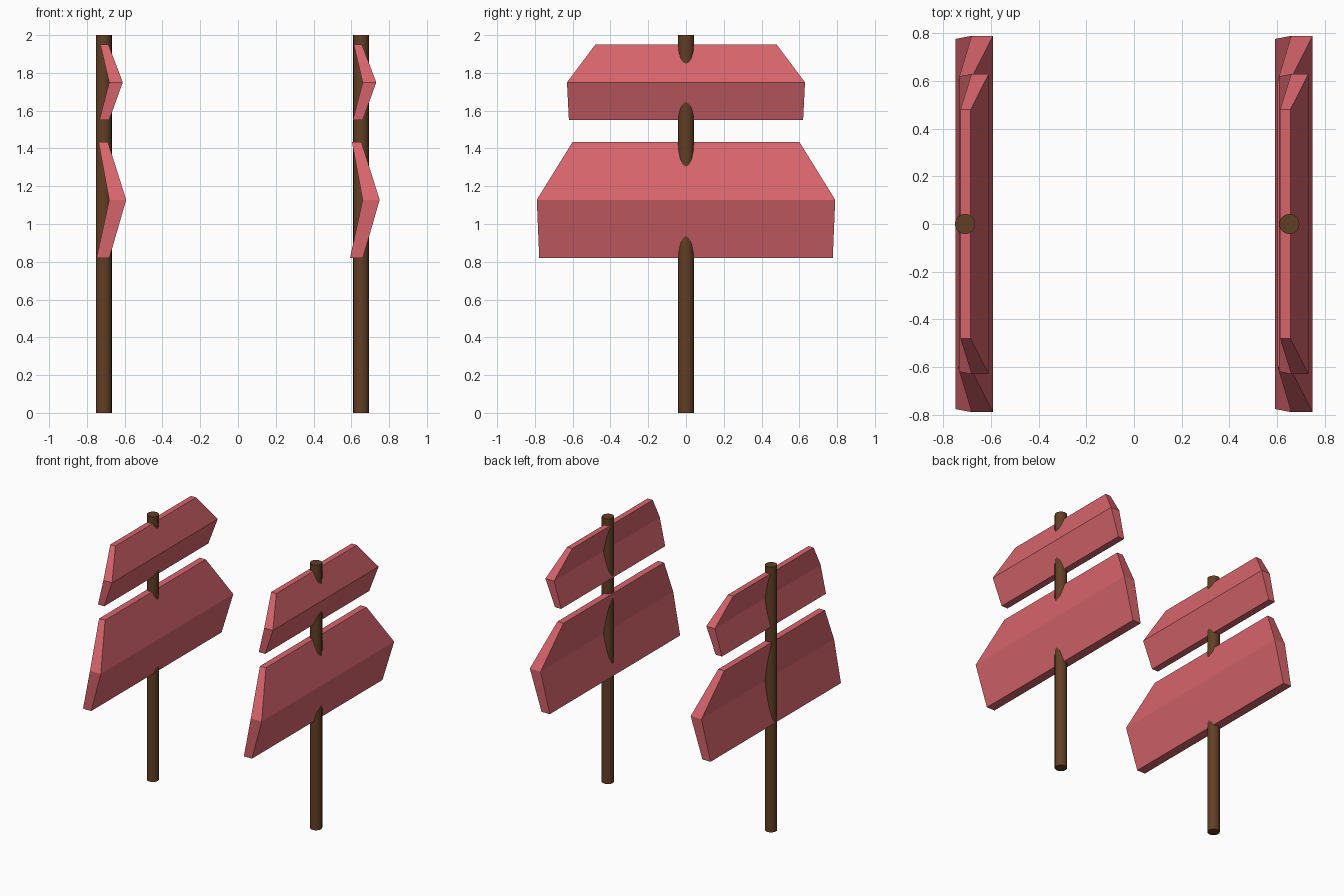
import bpy, bmesh, math

if "Cube" in bpy.data.objects:
    bpy.data.objects.remove(bpy.data.objects["Cube"], do_unlink=True)


def make_material(name, color):
    mat = bpy.data.materials.new(name)
    mat.use_nodes = True
    mat.diffuse_color = color
    mat.node_tree.nodes["Principled BSDF"].inputs["Base Color"].default_value = color
    return mat


PINK = make_material("board pink", (0.68, 0.13, 0.15, 1))
BROWN = make_material("post brown", (0.12, 0.049, 0.018, 1))


def make_post(name, x):
    bpy.ops.mesh.primitive_cylinder_add(vertices=16, radius=0.0425, depth=2, location=(x, 0, 1))
    post = bpy.context.object
    post.name = name
    post.data.materials.append(BROWN)
    bpy.ops.object.shade_smooth_by_angle(angle=math.radians(40))


def make_board(name, x, rows):
    """Bent plank: each row is (height, half length, back x, front x)."""
    bm = bmesh.new()
    rings = [[bm.verts.new(p) for p in ((back, -half, z), (front, -half, z),
                                        (front, half, z), (back, half, z))]
             for z, half, back, front in rows]
    for low, high in zip(rings, rings[1:]):
        for i in range(4):
            j = (i + 1) % 4
            bm.faces.new((low[i], low[j], high[j], high[i]))
    bm.faces.new(rings[0][::-1])
    bm.faces.new(rings[-1])
    bmesh.ops.recalc_face_normals(bm, faces=bm.faces)
    mesh = bpy.data.meshes.new(name)
    bm.to_mesh(mesh)
    bm.free()
    mesh.materials.append(PINK)
    board = bpy.data.objects.new(name, mesh)
    board.location.x = x
    bpy.context.collection.objects.link(board)


# Plank sections from bottom edge through the bend to the top edge
LOWER = [(0.82, 0.777, -0.079, -0.011), (1.128, 0.79, -0.012, 0.078), (1.435, 0.60, -0.069, -0.019)]
UPPER = [(1.55, 0.62, -0.064, -0.012), (1.75, 0.63, -0.012, 0.06), (1.95, 0.48, -0.059, -0.016)]

# Two signposts, each with a large and a small plank
for side, post_x, board_x in (("right", -0.71, -0.67), ("left", 0.652, 0.672)):
    make_post(side + "_post", post_x)
    make_board(side + "_lower_board", board_x, LOWER)
    make_board(side + "_upper_board", board_x, UPPER)
